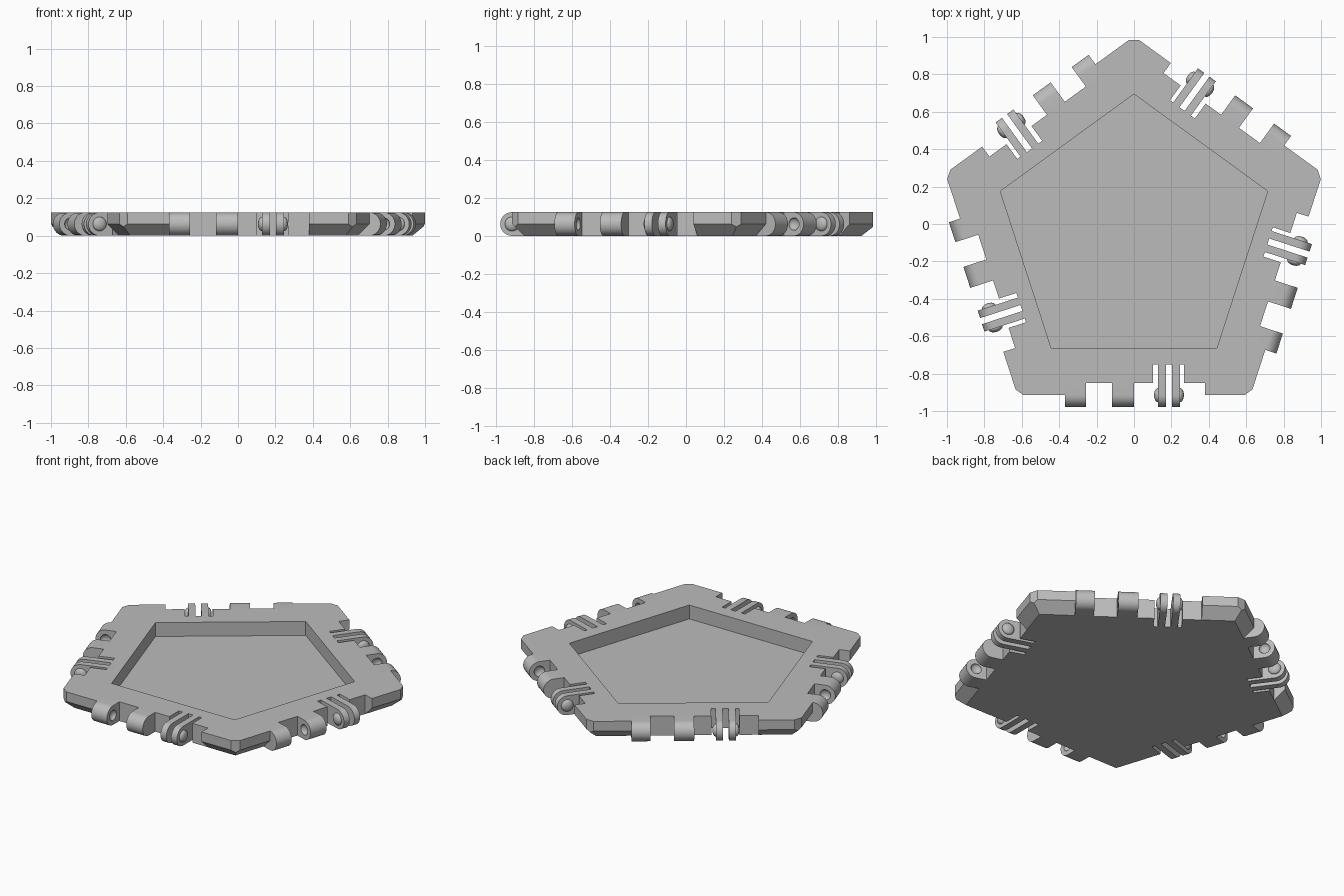
import bpy, bmesh, math
from mathutils import Matrix, Vector

cube = bpy.data.objects.get("Cube")
if cube:
    bpy.data.objects.remove(cube)

H = 0.125                 # plate thickness
EDGE, FOOT = 0.858, 0.792  # apothem at the rim and at the underside
SLOT = 0.694              # apothem at the root of the clip slots
CENTRE = Matrix.Translation((0, -0.057, 0))

grey = bpy.data.materials.new("plain_grey")
grey.use_nodes = True
colour = (0.5, 0.5, 0.5, 1)
grey.diffuse_color = colour
grey.node_tree.nodes["Principled BSDF"].inputs["Base Color"].default_value = colour


def turn(k):
    return CENTRE @ Matrix.Rotation(math.radians(72 * k), 4, "Z")


def finish(bm, name):
    bmesh.ops.recalc_face_normals(bm, faces=bm.faces)
    mesh = bpy.data.meshes.new(name)
    bm.to_mesh(mesh)
    bm.free()
    mesh.materials.append(grey)
    ob = bpy.data.objects.new(name, mesh)
    bpy.context.collection.objects.link(ob)
    return ob


def prism(bm, points, along):
    face = bm.faces.new([bm.verts.new(p) for p in points])
    out = bmesh.ops.extrude_face_region(bm, geom=[face])["geom"]
    bmesh.ops.translate(bm, vec=along, verts=[v for v in out if isinstance(v, bmesh.types.BMVert)])


def pentagon(apothem, z):
    r = apothem / math.cos(math.pi / 5)
    angles = [math.radians(90 + 72 * i) for i in range(5)]
    return [Vector((r * math.cos(a), r * math.sin(a), z)) for a in angles]


def knuckle(bm, u0, u1, root):
    # rounded hinge lug: square at the root, half round at the tip
    r = H / 2
    pts = [(u0, -root, 0), (u0, -root, H)]
    for i in range(17):
        a = math.pi / 2 - math.pi * i / 16
        pts.append((u0, -EDGE - r * math.cos(a), r + r * math.sin(a)))
    prism(bm, pts, (u1 - u0, 0, 0))


def button(bm, u, depth, radius):
    # flattened ball on the hinge axis
    m = (Matrix.Translation((u, -EDGE, H / 2)) @ Matrix.Diagonal((depth, radius, radius, 1))
         @ Matrix.Rotation(math.pi / 2, 4, "Y"))
    bmesh.ops.create_uvsphere(bm, u_segments=24, v_segments=12, radius=1, matrix=m)


def cut(ob, cutter):
    mod = ob.modifiers.new("cut", "BOOLEAN")
    mod.operation, mod.solver, mod.object = "DIFFERENCE", "EXACT", cutter
    bpy.context.view_layer.objects.active = ob
    bpy.ops.object.modifier_apply(modifier=mod.name)
    bpy.data.objects.remove(cutter)


def smooth(ob):
    bpy.ops.object.select_all(action="DESELECT")
    ob.select_set(True)
    bpy.context.view_layer.objects.active = ob
    bpy.ops.object.shade_smooth_by_angle(angle=math.radians(35))


def repeat(ob):
    # same part on all five sides
    name = ob.name
    ob.name = name + "_1"
    ob.matrix_world = turn(0)
    for k in range(1, 5):
        copy = bpy.data.objects.new(f"{name}_{k + 1}", ob.data)
        copy.matrix_world = turn(k)
        bpy.context.collection.objects.link(copy)


# tray: pentagon with bevelled underside and clipped corners
bm = bmesh.new()
for apothem, z in ((FOOT + 0.001, 0), (EDGE, H / 2), (EDGE, H)):
    for p in pentagon(apothem, z):
        bm.verts.new(p)
bmesh.ops.convex_hull(bm, input=bm.verts)
bmesh.ops.dissolve_limit(bm, angle_limit=0.01, verts=bm.verts, edges=bm.edges)
for p in pentagon(1, 0):
    n = p.normalized()
    cutting = bmesh.ops.bisect_plane(bm, geom=bm.verts[:] + bm.edges[:] + bm.faces[:],
                                     plane_co=n * 1.0415, plane_no=n, clear_outer=True)
    edges = [e for e in cutting["geom_cut"] if isinstance(e, bmesh.types.BMEdge)]
    bmesh.ops.edgeloop_fill(bm, edges=edges)
tray = finish(bm, "tray")

# recess and the hinge notches in each side
bm = bmesh.new()
prism(bm, pentagon(0.608, 0.035), (0, 0, 0.2))
notch = [(-0.369, FOOT), (0.102, FOOT), (0.102, SLOT), (0.267, SLOT),
         (0.267, FOOT), (0.38, FOOT), (0.38, 1), (-0.369, 1)]
for k in range(5):
    rot = Matrix.Rotation(math.radians(72 * k), 4, "Z")
    prism(bm, [rot @ Vector((u, -a, -0.1)) for u, a in notch], (0, 0, 0.4))
cut(tray, finish(bm, "cutter"))
tray.matrix_world = CENTRE

# socket knuckles with dimples on their facing sides
bm = bmesh.new()
knuckle(bm, -0.369, -0.257, FOOT - 0.02)
knuckle(bm, -0.118, 0, FOOT - 0.02)
sockets = finish(bm, "socket_knuckles")
bm = bmesh.new()
for u in (-0.257, -0.118):
    button(bm, u, 0.022, 0.033)
cut(sockets, finish(bm, "cutter"))
smooth(sockets)
repeat(sockets)

# springy clip tabs
bm = bmesh.new()
knuckle(bm, 0.128, 0.17, SLOT - 0.02)
knuckle(bm, 0.204, 0.246, SLOT - 0.02)
tabs = finish(bm, "clip_tabs")
smooth(tabs)
repeat(tabs)

# snap buttons on the outer tab faces
bm = bmesh.new()
for u in (0.128, 0.246):
    button(bm, u, 0.021, 0.038)
buttons = finish(bm, "snap_buttons")
smooth(buttons)
repeat(buttons)
